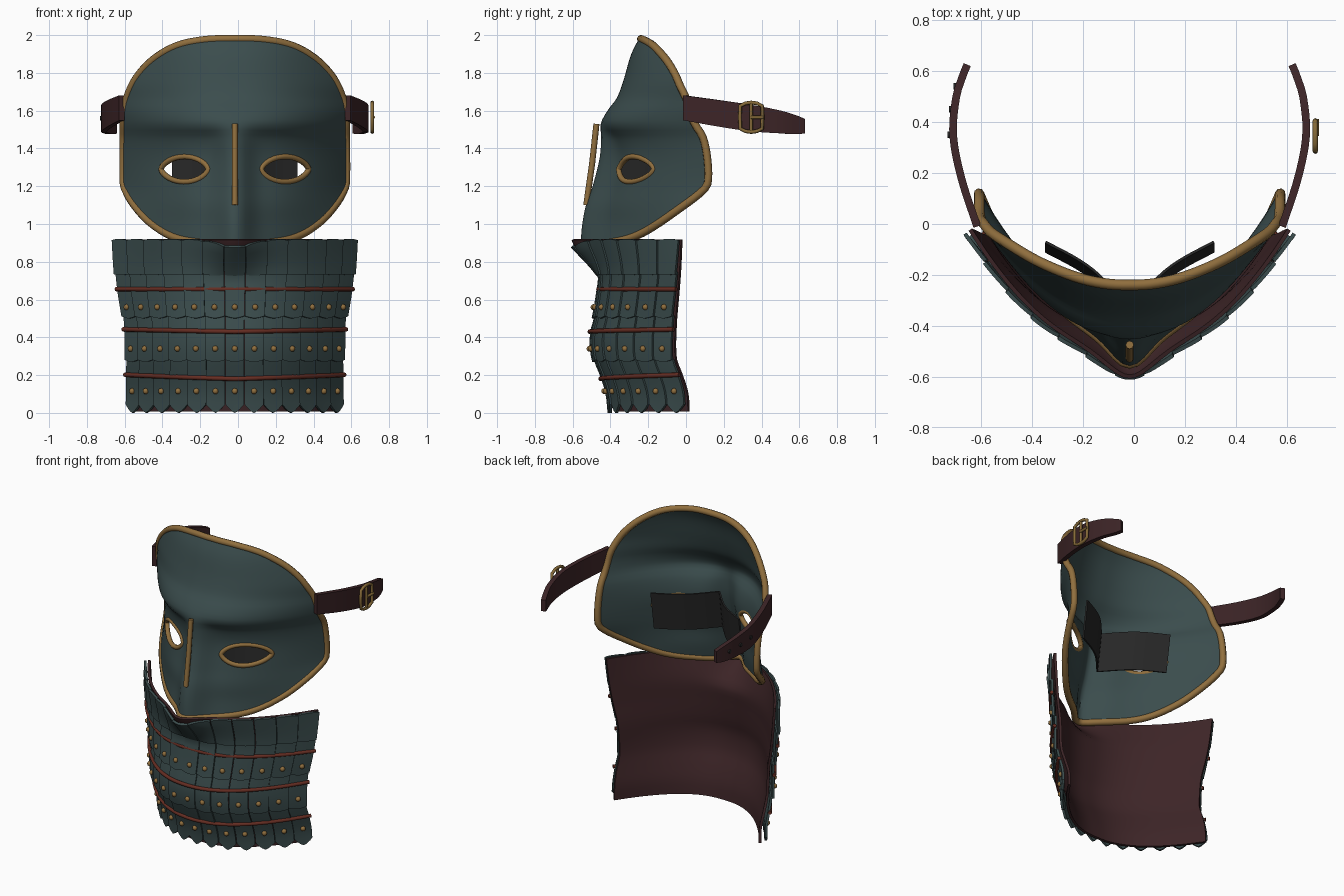
import bpy, bmesh, math
from mathutils import Vector, Matrix
from mathutils.geometry import delaunay_2d_cdt

if "Cube" in bpy.data.objects:
    bpy.data.objects.remove(bpy.data.objects["Cube"])

CX = -0.017  # mask centre; the side buckle shifts the bounding box


def material(name, rgb):
    m = bpy.data.materials.new(name)
    m.diffuse_color = (*rgb, 1)
    m.use_nodes = True
    m.node_tree.nodes["Principled BSDF"].inputs["Base Color"].default_value = m.diffuse_color
    return m


TEAL = material("dark_teal_lacquer", (.043, .073, .074))
GOLD = material("gold_trim", (.28, .158, .048))
BRASS = material("brass", (.24, .145, .04))
LEATHER = material("brown_leather", (.046, .018, .02))
CORD = material("red_cord", (.13, .026, .016))
BLACK = material("black_mesh", (.02, .02, .02))


def table(rows):
    """Smooth interpolation of rows (key, values...) sorted by key."""
    def slope(i, k):
        a, b = rows[max(i - 1, 0)], rows[min(i + 1, len(rows) - 1)]
        return (b[k] - a[k]) / (b[0] - a[0])

    def f(z):
        z = min(max(z, rows[0][0]), rows[-1][0])
        i = 0
        while i < len(rows) - 2 and z > rows[i + 1][0]:
            i += 1
        a, b = rows[i], rows[i + 1]
        h = b[0] - a[0]
        s = (z - a[0]) / h
        return [(2*s**3 - 3*s*s + 1) * a[k] + (3*s*s - 2*s**3) * b[k]
                + h * ((s**3 - 2*s*s + s) * slope(i, k) + (s**3 - s*s) * slope(i + 1, k))
                for k in range(1, len(a))]
    return f


def finish(ob, mat, angle=40):
    """Bake curves/modifiers to a mesh, colour it and smooth it."""
    dg = bpy.context.evaluated_depsgraph_get()
    dg.update()
    me = bpy.data.meshes.new_from_object(ob.evaluated_get(dg))
    name = ob.name
    bpy.data.objects.remove(ob)
    ob = bpy.data.objects.new(name, me)
    bpy.context.collection.objects.link(ob)
    me.materials.clear()
    me.materials.append(mat)
    bpy.ops.object.select_all(action='DESELECT')
    ob.select_set(True)
    bpy.context.view_layer.objects.active = ob
    bpy.ops.object.shade_smooth_by_angle(angle=math.radians(angle))


def sheet(name, verts, faces, mat, thick):
    me = bpy.data.meshes.new(name)
    me.from_pydata([tuple(v) for v in verts], [], faces)
    ob = bpy.data.objects.new(name, me)
    bpy.context.collection.objects.link(ob)
    m = ob.modifiers.new("thickness", 'SOLIDIFY')
    m.thickness, m.offset = thick, 0
    finish(ob, mat)


def grid(fn, nu, nv, verts, faces):
    """Append a patch fn(u, v), u and v from 0 to 1."""
    o = len(verts)
    verts += [fn(i / nu, j / nv) for j in range(nv + 1) for i in range(nu + 1)]
    for j in range(nv):
        for i in range(nu):
            a = o + j * (nu + 1) + i
            faces.append((a, a + 1, a + nu + 2, a + nu + 1))


def tubes(name, paths, r, mat, closed=False):
    cu = bpy.data.curves.new(name, 'CURVE')
    cu.dimensions, cu.bevel_depth, cu.bevel_resolution = '3D', r, 2
    cu.use_fill_caps = True
    for pts in paths:
        sp = cu.splines.new('POLY')
        sp.points.add(len(pts) - 1)
        for p, q in zip(sp.points, pts):
            p.co = (*q, 1)
        sp.use_cyclic_u = closed
    ob = bpy.data.objects.new(name, cu)
    bpy.context.collection.objects.link(ob)
    finish(ob, mat, 60)


# ---- face plate: depth rows are (z, centre y, sweep back, curve power, nose height)
face_rows = table([(.88, -.55, .60, 1.6, .08), (1.0, -.54, .58, 1.6, .10), (1.1, -.52, .60, 1.8, .10),
                   (1.2, -.485, .60, 2, .10), (1.35, -.448, .56, 2, .09), (1.46, -.44, .53, 2, .06),
                   (1.53, -.442, .49, 2, .01), (1.6, -.405, .43, 2, 0), (1.66, -.36, .385, 2, 0),
                   (1.75, -.325, .35, 2, 0), (1.9, -.28, .36, 2, 0), (2.0, -.228, .36, 2, 0)])


def face(x, z, off=0):
    c, a, p, n = face_rows(z)
    s = (math.hypot(x, .03) - .03) / .561
    return Vector((CX + x, c + n * (1 - math.exp(-(x / .085)**2)) + (a - n) * s**p + off, z))


half = [(0, 1.98), (.15, 1.975), (.3, 1.945), (.42, 1.88), (.51, 1.79), (.56, 1.7), (.585, 1.6),
        (.59, 1.4), (.59, 1.23), (.584, 1.19), (.54, 1.11), (.45, 1.01), (.32, .93), (.16, .9), (0, .9)]
lens = [0]
for p, q in zip(half, half[1:]):
    lens.append(lens[-1] + math.dist(p, q))
edge = table([(l, *p) for l, p in zip(lens, half)])
side = [edge(lens[-1] * i / 70) for i in range(71)]
outline = side + [[-x, z] for x, z in side[-2:0:-1]]


def eye(sign, n=36):
    return [(sign * .265 + .125 * math.cos(t), 1.29 + .067 * math.sin(t) * abs(math.sin(t))**.3)
            for t in (math.tau * i / n for i in range(n))]


eyes = [eye(-1), eye(1)]


def inside(p, poly):
    r = False
    for a, b in zip(poly, poly[1:] + poly[:1]):
        if (a[1] > p[1]) != (b[1] > p[1]) and p[0] < a[0] + (p[1]-a[1]) * (b[0]-a[0]) / (b[1]-a[1]):
            r = not r
    return r


def solid(p):
    return inside(p, outline) and not any(inside(p, e) for e in eyes)


loops = [outline] + eyes
pts = [Vector(p) for l in loops for p in l]
cons, k = [], 0
for l in loops:
    cons += [(k + i, k + (i + 1) % len(l)) for i in range(len(l))]
    k += len(l)
rim_pts = list(pts)
for i in range(-24, 25):
    for j in range(45):
        p = Vector((i * .025, .9 + j * .025))
        if solid(p) and min((p - q).length for q in rim_pts) > .012:
            pts.append(p)
v2, _, tris, *_ = delaunay_2d_cdt(pts, cons, [], 0, 1e-6)
tris = [t for t in tris if solid(sum((v2[i] for i in t), Vector((0, 0))) / 3)]
sheet("face_plate", [face(*p) for p in v2], tris, TEAL, .018)

# ---- gold trim on the rim and eyes, nose bar
tubes("face_rim", [[face(*p) for p in outline]], .021, GOLD, True)
tubes("eye_rims", [[face(*p, -.004) for p in e] for e in eyes], .015, GOLD, True)
tubes("nose_bar", [[(CX, -.474, 1.53), (CX, -.497, 1.32), (CX, -.528, 1.1)]], .016, GOLD)

# ---- dark screen behind the eyes, folded at the nose
fold = table([(0, -.33), (.12, -.2), (.2, -.14), (.33, -.07)])


def screen(u, v):
    x, z = (2*u - 1) * .33, 1.17 + .25 * v
    return Vector((CX + x, fold(abs(x))[0] + .15 * (z - 1.42), z))


vs, fs = [], []
grid(screen, 32, 8, vs, fs)
sheet("eye_screen", vs, fs, BLACK, .01)

# ---- neck guard surface: rows are (z, half width, centre y, side y)
neck_rows = table([(0, .56, -.395, .005), (.1, .56, -.41, 0), (.2, .565, -.445, -.03),
                   (.28, .565, -.48, -.06), (.36, .57, -.495, -.065), (.43, .573, -.495, -.063),
                   (.5, .58, -.48, -.06), (.62, .605, -.465, -.05), (.75, .625, -.46, -.04),
                   (.93, .645, -.525, -.03)])


def neck(u, z, off=0):
    def at(t):
        w, c, e = neck_rows(z)
        beak = max(0, min(1, (z - .73) / .15)) * .1 * math.exp(-(t * w / .13)**2)
        return Vector((CX + t * w, c + (e - c) * (math.hypot(t, .06) - .06)**2 * 1.12 - beak, z))
    t = u * (1.15 - .15 * u * u)
    d = at(t + .01) - at(t - .01)
    return at(t) + Vector((d.y, -d.x, 0)).normalized() * off


# leather backing
vs, fs = [], []
grid(lambda u, v: neck(2*u - 1, .008 + .91 * v, -.022), 52, 30, vs, fs)
sheet("neck_leather", vs, fs, LEATHER, .016)

# ---- overlapping rows of plates: (name, bottom, top, depth of the pointed tip)
N = 13
for name, z0, z1, tip in [("upper", .73, .92, .004), ("second", .50, .75, .012),
                          ("third", .27, .52, .012), ("lowest", 0, .29, .045)]:
    vs, fs = [], []
    for i in range(N):
        def plate(a, b):
            u = (2 * (i + .015 + .97 * a) - N) / N
            bottom = z0 + tip * abs(2*a - 1)**1.4
            top = z1 - .006 * abs(2*a - 1)**4
            if name == "upper":
                top -= .04 * math.exp(-(u / .16)**2)
            lean = .012 * (1 - b) + .008 * (a - .5) * (i > N // 2) - .008 * (a - .5) * (i < N // 2)
            return neck(u, bottom + (top - bottom) * b, lean)
        grid(plate, 6, 7, vs, fs)
    sheet(name + "_neck_plates", vs, fs, TEAL, .015)

# ---- red lacing cords, the top one sunk in at the middle
tubes("lacing_cords", [[neck(-1.01 + 2.02 * i / 60, z + dz * abs(i / 30 - 1), o + do * abs(i / 30 - 1))
                        for i in range(61)]
                       for z, dz, o, do in ((.655, 0, .002, .012), (.43, .012, .015, 0),
                                            (.18, .022, .015, 0))], .012, CORD)

# ---- gold rivets, one on each plate
bm = bmesh.new()
for z in (.56, .34, .115):
    for i in range(N):
        p = neck((2*i + 1 - N) / N, z, .018)
        bmesh.ops.create_uvsphere(bm, u_segments=10, v_segments=6, radius=.016,
                                  matrix=Matrix.Translation(p))
me = bpy.data.meshes.new("plate_rivets")
bm.to_mesh(me)
bm.free()
ob = bpy.data.objects.new("plate_rivets", me)
bpy.context.collection.objects.link(ob)
finish(ob, GOLD, 60)

# ---- head straps: rows are (y, x, centre z, half height)
strap_rows = table([(-.01, .598, 1.615, .066), (.18, .66, 1.585, .07), (.35, .692, 1.56, .07),
                    (.5, .68, 1.54, .06), (.58, .655, 1.525, .05), (.625, .637, 1.518, .038)])
for sign, name in ((1, "right_strap"), (-1, "left_strap")):
    def strap(u, v):
        y = -.01 + .635 * u
        x, z, h = strap_rows(y)
        return Vector((CX + sign * x, y, z + (2*v - 1) * h))
    vs, fs = [], []
    grid(strap, 20, 4, vs, fs)
    sheet(name, vs, fs, LEATHER, .03)

# ---- buckle on the right strap
bx, by, bz = CX + .728, .345, 1.565
shape = [(-.058, -.06), (-.03, -.074), (0, -.078), (.03, -.074), (.058, -.06), (.06, 0)]
shape += [(-a, -b) for a, b in shape]
tubes("buckle_frame", [[(bx, by + a, bz + b) for a, b in shape]], .01, BRASS, True)
tubes("buckle_bars", [[(bx, by, bz - .078), (bx, by, bz + .078)],
                      [(bx + .006, by, bz), (bx + .006, by + .066, bz)]], .009, BRASS)

# ---- small studs at the holes of the left strap
holes = []
for y in (.35, .45, .54):
    x, z, h = strap_rows(y)
    holes.append([(CX - x - .008, y, z), (CX - x - .022, y, z)])
tubes("left_strap_holes", holes, .013, BLACK)
